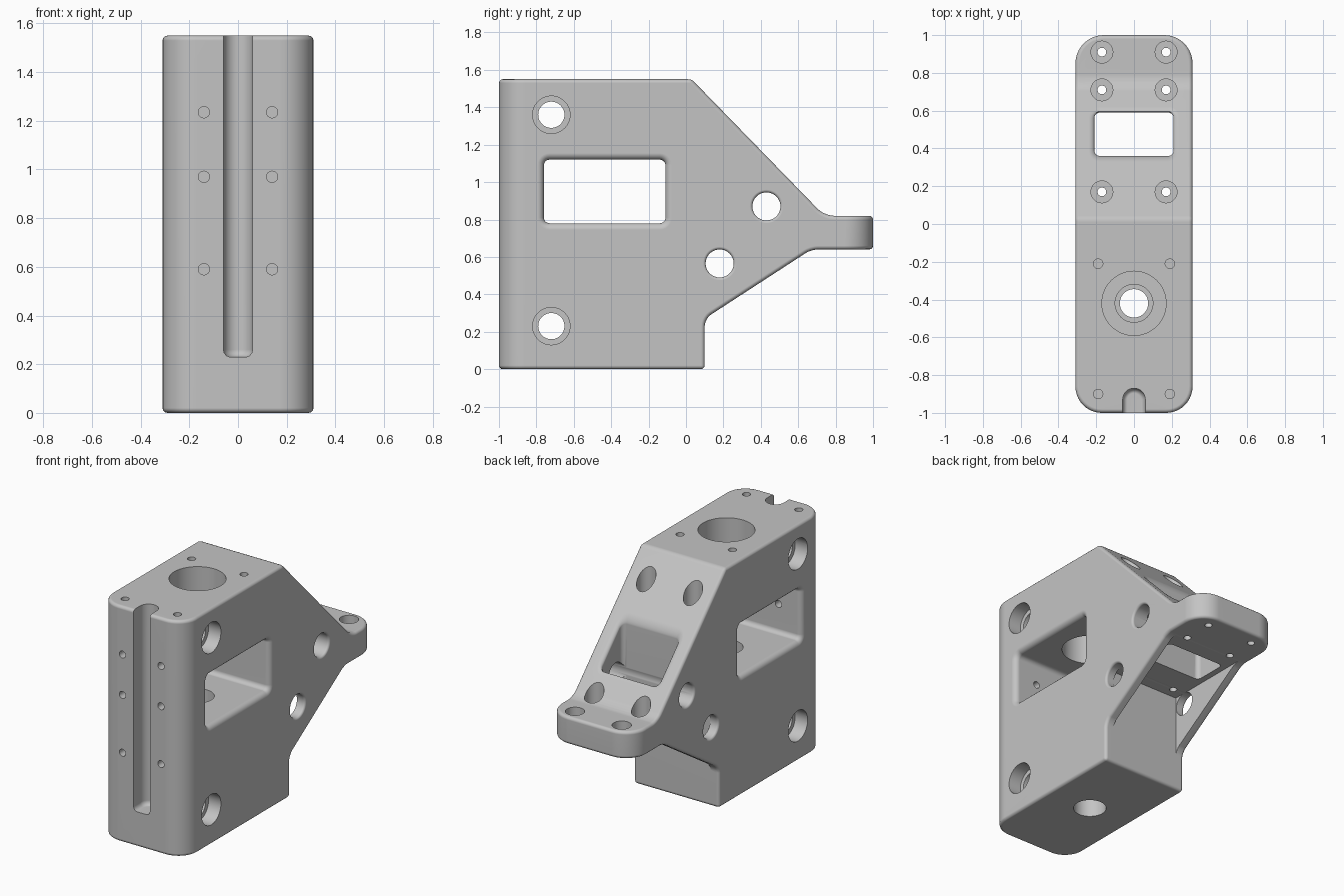
import bpy, bmesh
from math import sin, cos, pi, radians
from mathutils import Vector

cube = bpy.data.objects.get("Cube")
if cube:
    bpy.data.objects.remove(cube, do_unlink=True)

HALF = 0.31      # half width of the bracket
HEIGHT = 1.55
AXES = {
    "x": lambda u, v, t: (t, u, v),
    "y": lambda u, v, t: (u, t, v),
    "z": lambda u, v, t: (u, v, t),
}
cutters = []


def slope_z(y):
    """Height of the sloping back face."""
    return HEIGHT - (y - 0.03) * 0.73 / 0.71


def add_object(name, bm):
    bmesh.ops.recalc_face_normals(bm, faces=bm.faces[:])
    mesh = bpy.data.meshes.new(name)
    bm.to_mesh(mesh)
    bm.free()
    obj = bpy.data.objects.new(name, mesh)
    bpy.context.collection.objects.link(obj)
    return obj


def loft_cutter(name, rings):
    """Closed solid through equal-length rings of points."""
    bm = bmesh.new()
    rows = [[bm.verts.new(p) for p in ring] for ring in rings]
    n = len(rows[0])
    for a, b in zip(rows, rows[1:]):
        for i in range(n):
            j = (i + 1) % n
            bm.faces.new((a[i], a[j], b[j], b[i]))
    bm.faces.new(rows[0])
    bm.faces.new(rows[-1])
    obj = add_object(name, bm)
    obj.hide_render = True
    obj.hide_viewport = False
    cutters.append(obj)


def hole(name, axis, u, v, steps, n=48):
    """Stepped round hole; steps are (position along axis, radius)."""
    place = AXES[axis]
    loft_cutter(name, [[place(u + r * cos(2 * pi * i / n), v + r * sin(2 * pi * i / n), t)
                        for i in range(n)] for t, r in steps])


def rounded_rect(u0, u1, v0, v1, radius, grow=0.0, n=6):
    """Rounded rectangle outline, grown outward."""
    pts = []
    corners = ((u1, v1, -1, -1), (u0, v1, 1, -1), (u0, v0, 1, 1), (u1, v0, -1, 1))
    for k, (u, v, su, sv) in enumerate(corners):
        for i in range(n + 1):
            a = (k + i / n) * pi / 2
            pts.append((u + su * radius + (radius + grow) * cos(a),
                        v + sv * radius + (radius + grow) * sin(a)))
    return pts


def flare(r, n=5):
    """Quarter-round lip as (depth, grow) pairs, outside first."""
    return [(r * sin(i / n * pi / 2), r * (1 - cos((1 - i / n) * pi / 2))) for i in range(n + 1)]


def lip(r, n=5):
    """Lip of a through opening: (depth below surface, extra size)."""
    return [(r * (1 - cos(i / n * pi / 2)), r * (1 - sin(i / n * pi / 2))) for i in range(n + 1)]


def through_x(r):
    """Both lips of an opening that runs through the width."""
    side = [(0.4, r)] + [(HALF - d, g) for d, g in lip(r)]
    return side + [(-t, g) for t, g in reversed(side)]


# Body: side profile extruded across the width
bm = bmesh.new()
profile = [(-1, 0), (0.1, 0), (0.1, 0.27), (0.67, 0.64), (1, 0.64), (1, 0.82),
           (0.74, 0.82), (0.03, HEIGHT), (-1, HEIGHT)]
face = bm.faces.new([bm.verts.new((-HALF, y, z)) for y, z in profile])
new = bmesh.ops.extrude_face_region(bm, geom=[face])["geom"]
bmesh.ops.translate(bm, vec=(2 * HALF, 0, 0),
                    verts=[g for g in new if isinstance(g, bmesh.types.BMVert)])
bmesh.ops.recalc_face_normals(bm, faces=bm.faces[:])


def round_edges(test, offset, segments):
    edges = [e for e in bm.edges if test(e.verts[0].co, e.verts[1].co)]
    bmesh.ops.bevel(bm, geom=edges, offset=offset, offset_type='OFFSET', segments=segments,
                    profile=0.5, affect='EDGES', clamp_overlap=False)


# Fillets in the inner corners of the profile, then the rounded upright corners
for y, z, size in ((0.74, 0.82, 0.05), (0.67, 0.64, 0.035), (0.1, 0.27, 0.04)):
    spot = Vector((y, z))
    round_edges(lambda a, b: (a.yz - spot).length < 1e-4 and (b.yz - spot).length < 1e-4, size, 5)
for end, size in ((-1, 0.14), (1, 0.15)):
    round_edges(lambda a, b: abs(a.x - b.x) < 1e-4 and abs(a.y - end) < 1e-4
                and abs(b.y - end) < 1e-4, size, 10)
body = add_object("bracket_body", bm)
soft = body.modifiers.new("soft_edges", 'BEVEL')
soft.width = 0.02
soft.segments = 3
soft.limit_method = 'ANGLE'
soft.angle_limit = radians(35)
soft.use_clamp_overlap = False

# Rectangular pocket through the sides
loft_cutter("side_pocket", [[(t, u, v) for u, v in rounded_rect(-0.76, -0.11, 0.78, 1.12, 0.03, g)]
                            for t, g in through_x(0.035)])

# Window through the sloping back
window = [(-0.3, 0.03)] + lip(0.03)
rings = [[(u, v, slope_z(v) - d) for u, v in rounded_rect(-0.21, 0.21, 0.36, 0.59, 0.03, g)]
         for d, g in window]
rings.append([(u, v, 0.5) for u, v in rounded_rect(-0.21, 0.21, 0.36, 0.59, 0.03)])
loft_cutter("back_window", rings)

# Recess between the two lower webs
loft_cutter("under_recess", [[(-0.25, 0.101, z), (0.25, 0.101, z), (0.25, 0.71, z), (-0.25, 0.71, z)]
                             for z in (0.1, 0.639)])

# Slot down the front
slot = []
for z, w in ((0.23, 0.035), (0.235, 0.047), (0.245, 0.056), (0.26, 0.06), (1.8, 0.06)):
    arc = [(w * cos(i * pi / 16), -0.93 + w * sin(i * pi / 16), z) for i in range(17)]
    slot.append([(-w, -1.2, z), (w, -1.2, z)] + arc)
loft_cutter("front_slot", slot)

# Main bore, with a stepped bore in the lower block
hole("upper_bore", "z", 0, -0.42, [(1.8, 0.17), (0.95, 0.17)], 64)
hole("lower_bore", "z", 0, -0.42, [(0.95, 0.1), (0.66, 0.1), (0.66, 0.075),
                                   (0.3, 0.075), (0.3, 0.1), (-0.2, 0.1)])

# Holes through the sides
for z in (0.23, 1.36):
    hole("side_bolt_hole", "x", -0.72, z, [(-0.4, 0.1), (-0.22, 0.1), (-0.22, 0.07),
                                           (0.22, 0.07), (0.22, 0.1), (0.4, 0.1)])
for y, z in ((0.43, 0.87), (0.18, 0.565)):
    hole("side_web_hole", "x", y, z, [(t, 0.075 + g) for t, g in through_x(0.015)])

# Mirrored screw holes
for s in (-1, 1):
    for y in (0.17, 0.71, 0.91):
        hole("counterbored_hole", "z", 0.17 * s, y,
             [(1.8, 0.058), (0.74, 0.058), (0.74, 0.023), (0.4, 0.023)], 32)
    for y in (-0.9, -0.21):
        hole("top_screw_hole", "z", 0.19 * s, y, [(1.8, 0.025), (1.35, 0.025)], 24)
    for z in (0.59, 0.97, 1.235):
        hole("front_screw_hole", "y", 0.14 * s, z, [(-1.2, 0.023), (-0.74, 0.023)], 24)

# Cut everything and keep the finished mesh
for cutter in cutters:
    mod = body.modifiers.new("cut", 'BOOLEAN')
    mod.operation = 'DIFFERENCE'
    mod.solver = 'EXACT'
    mod.object = cutter
bpy.context.view_layer.update()
graph = bpy.context.evaluated_depsgraph_get()
finished = bpy.data.meshes.new_from_object(body.evaluated_get(graph))
body.modifiers.clear()
body.data = finished
for cutter in cutters:
    bpy.data.objects.remove(cutter, do_unlink=True)

# Plain grey material
grey = bpy.data.materials.new("light_grey")
grey.use_nodes = True
colour = (0.55, 0.55, 0.55, 1)
grey.diffuse_color = colour
grey.node_tree.nodes["Principled BSDF"].inputs["Base Color"].default_value = colour
finished.materials.clear()
finished.materials.append(grey)

# Smooth shading with crisp edges
bpy.ops.object.select_all(action='DESELECT')
body.select_set(True)
bpy.context.view_layer.objects.active = body
bpy.ops.object.shade_smooth_by_angle(angle=radians(32))
weighted = body.modifiers.new("even_shading", 'WEIGHTED_NORMAL')
weighted.keep_sharp = True
